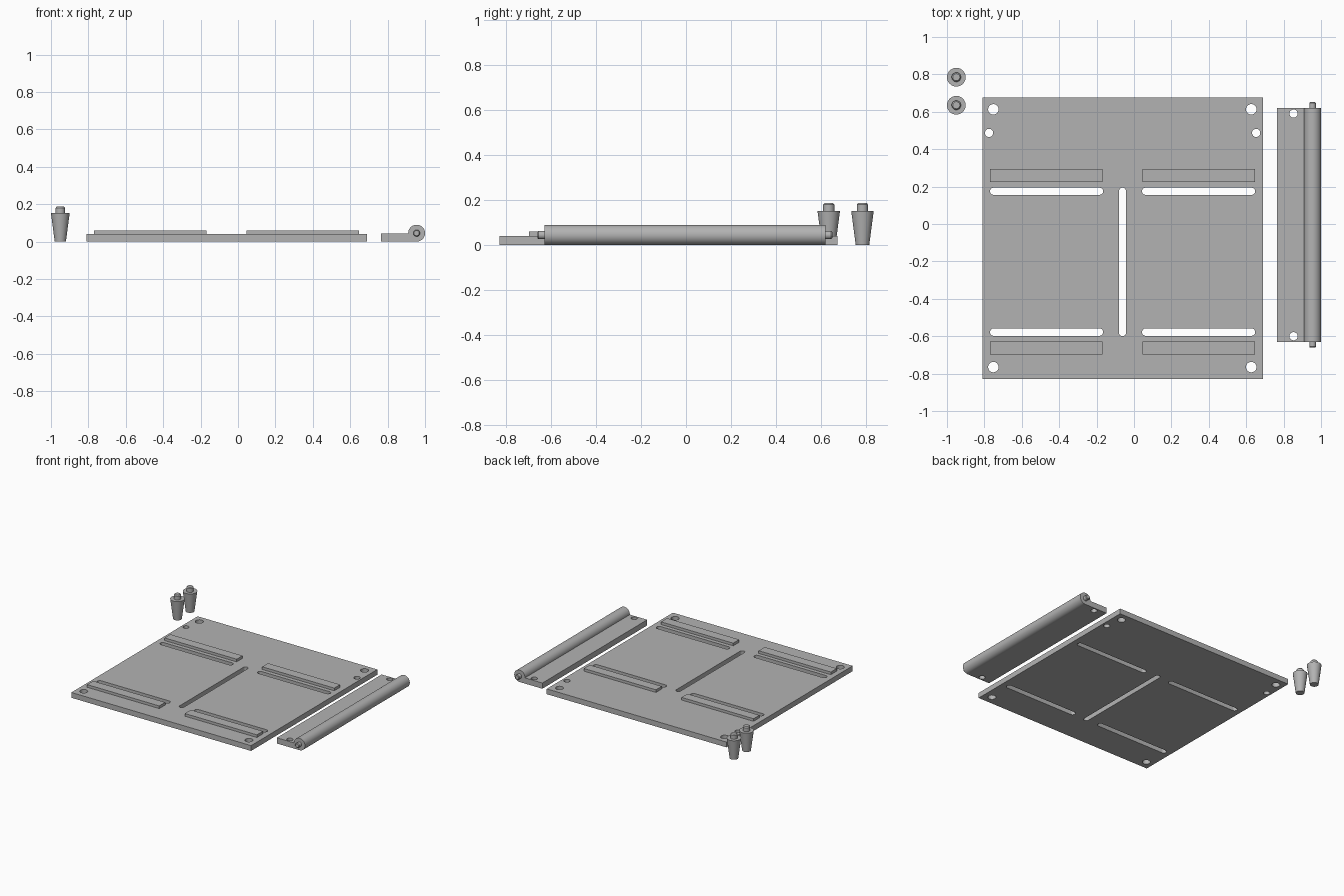
import bpy, bmesh, math
from mathutils import Matrix

if "Cube" in bpy.data.objects:
    bpy.data.objects.remove(bpy.data.objects["Cube"])

grey = bpy.data.materials.new("mid_grey")
grey.diffuse_color = (0.45, 0.45, 0.45, 1)
grey.use_nodes = True
grey.node_tree.nodes["Principled BSDF"].inputs["Base Color"].default_value = grey.diffuse_color


def finish(bm, name, smooth=False):
    bmesh.ops.recalc_face_normals(bm, faces=bm.faces)
    me = bpy.data.meshes.new(name)
    bm.to_mesh(me)
    bm.free()
    ob = bpy.data.objects.new(name, me)
    bpy.context.collection.objects.link(ob)
    me.materials.append(grey)
    if smooth:
        smooth_edges(ob)
    return ob


def smooth_edges(ob):
    bpy.ops.object.select_all(action='DESELECT')
    ob.select_set(True)
    bpy.context.view_layer.objects.active = ob
    bpy.ops.object.shade_smooth_by_angle(angle=math.radians(30))


def extrude(bm, points, vec):
    face = bm.faces.new([bm.verts.new(p) for p in points])
    out = bmesh.ops.extrude_face_region(bm, geom=[face])
    moved = [v for v in out["geom"] if isinstance(v, bmesh.types.BMVert)]
    bmesh.ops.translate(bm, verts=moved, vec=vec)


def box(name, x0, x1, y0, y1, z0, z1):
    bm = bmesh.new()
    extrude(bm, [(x0, y0, z0), (x1, y0, z0), (x1, y1, z0), (x0, y1, z0)], (0, 0, z1 - z0))
    return finish(bm, name)


def stadium(bm, x0, x1, y0, y1, n=32):
    """Upright cutter: a circle stretched into a round-ended slot."""
    r = min(x1 - x0, y1 - y0) / 2
    pts = []
    for i in range(n):
        a = 2 * math.pi * (i + 0.5) / n
        cx = x1 - r if math.cos(a) > 0 else x0 + r
        cy = y1 - r if math.sin(a) > 0 else y0 + r
        pts.append((cx + r * math.cos(a), cy + r * math.sin(a), -0.1))
    extrude(bm, pts, (0, 0, 0.3))


def cut(ob, slots=(), holes=()):
    bm = bmesh.new()
    for s in slots:
        stadium(bm, *s)
    for x, y, r in holes:
        stadium(bm, x - r, x + r, y - r, y + r)
    cutter = finish(bm, ob.name + "_cutter")
    cutter.hide_render = True
    mod = ob.modifiers.new("cut", 'BOOLEAN')
    mod.operation, mod.solver, mod.object = 'DIFFERENCE', 'EXACT', cutter
    bpy.context.view_layer.update()
    me = bpy.data.meshes.new_from_object(ob.evaluated_get(bpy.context.evaluated_depsgraph_get()))
    ob.modifiers.clear()
    ob.data = me
    bpy.data.objects.remove(cutter)
    smooth_edges(ob)


def lathe(name, profile, matrix, n=32):
    """Closed solid of revolution from (radius, height) pairs."""
    bm = bmesh.new()
    rings = [[bm.verts.new(matrix @ Matrix.Rotation(2 * math.pi * i / n, 4, 'Z')
                           @ Matrix.Translation((r, 0, z)).to_translation())
              for i in range(n)] for r, z in profile]
    for a, b in zip(rings, rings[1:]):
        for i in range(n):
            j = (i + 1) % n
            bm.faces.new((a[i], a[j], b[j], b[i]))
    bm.faces.new(rings[0])
    bm.faces.new(rings[-1])
    return finish(bm, name, True)


# Base plate with slots and screw holes
plate = box("base_plate", -0.81, 0.69, -0.83, 0.675, 0, 0.04)
slots = [(-0.08, -0.043, -0.6, 0.195)]
for x0, x1 in ((-0.77, -0.165), (0.043, 0.648)):
    slots += [(x0, x1, 0.156, 0.194), (x0, x1, -0.598, -0.558)]
holes = [(x, y, 0.028) for x in (-0.752, 0.627) for y in (0.613, -0.765)]
holes += [(x, 0.487, 0.022) for x in (-0.775, 0.653)]
cut(plate, slots, holes)

# Raised rails beside the slots
for x0, x1 in ((-0.77, -0.168), (0.045, 0.647)):
    for y0, y1 in ((0.224, 0.294), (-0.699, -0.627)):
        box("rail", x0, x1, y0, y1, 0.035, 0.06)

# Hinge strip: flange running into a round barrel
cx, r, top = 0.955, 0.045, 0.043
bm = bmesh.new()
start = math.pi + math.asin((r - top) / r)
arc = [start - (start + math.pi / 2) * i / 36 for i in range(37)]
profile = [(0.765, -0.63, 0), (0.765, -0.63, top)]
profile += [(cx + r * math.cos(a), -0.63, r + r * math.sin(a)) for a in arc]
extrude(bm, profile, (0, 1.25, 0))
hinge = finish(bm, "hinge_strip")
cut(hinge, holes=[(0.853, y, 0.022) for y in (0.59, -0.6)])

# Hinge pins at both ends of the barrel
for y, s in ((0.62, -1), (-0.63, 1)):
    m = Matrix.Translation((cx, y, r)) @ Matrix.Rotation(s * math.pi / 2, 4, 'X')
    lathe("hinge_pin", [(0.018, -0.01), (0.018, 0.026), (0.014, 0.031)], m)

# Tapered feet with a small stud on top
for y in (0.785, 0.635):
    lathe("tapered_foot", [(0.03, 0), (0.05, 0.152), (0.025, 0.152), (0.025, 0.18), (0.019, 0.187)],
          Matrix.Translation((-0.95, y, 0)))
